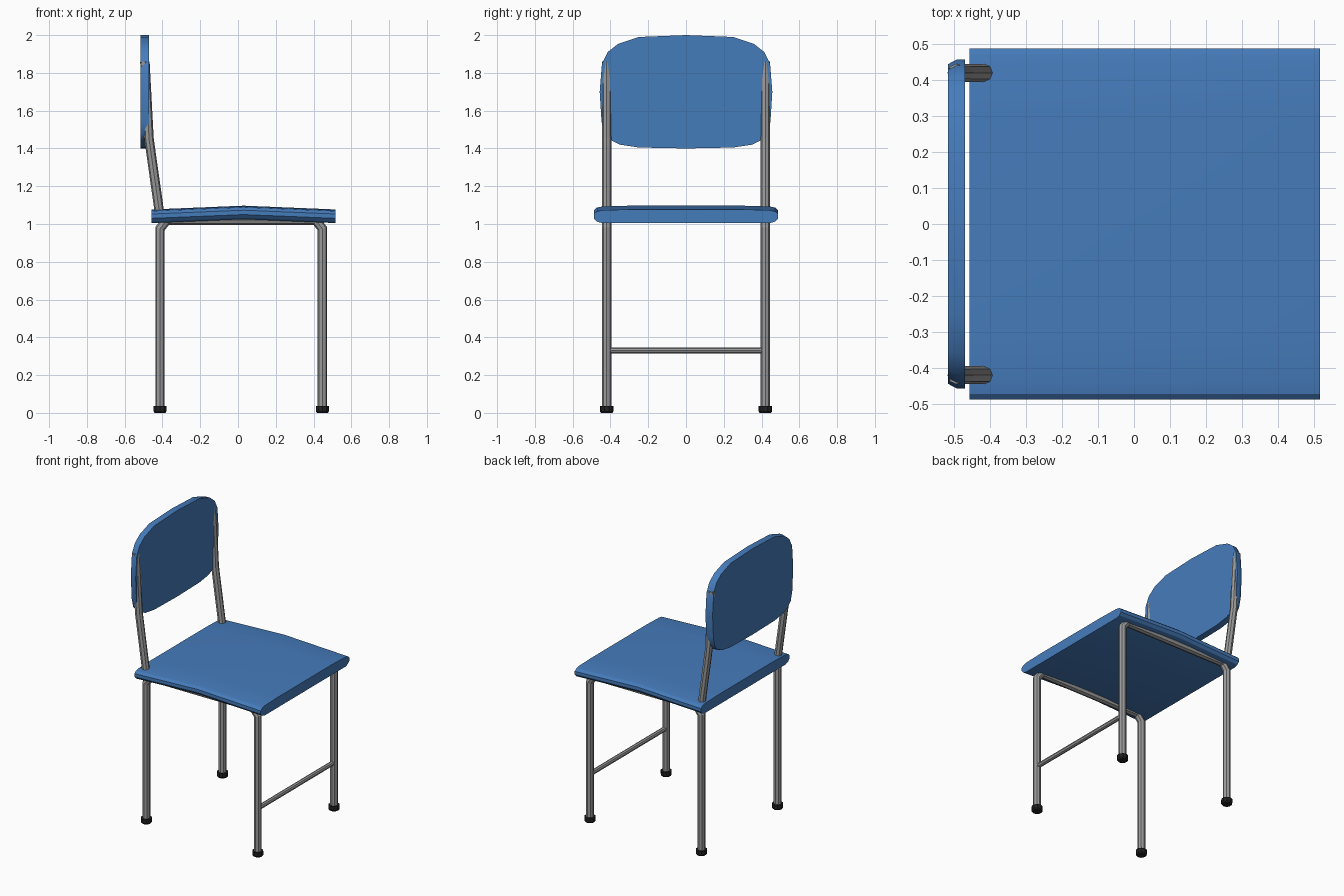
import bpy
import bmesh
import math
from mathutils import Vector

cube = bpy.data.objects.get("Cube")
if cube:
    bpy.data.objects.remove(cube, do_unlink=True)


def material(name, color):
    mat = bpy.data.materials.new(name)
    mat.use_nodes = True
    mat.diffuse_color = color
    mat.node_tree.nodes["Principled BSDF"].inputs["Base Color"].default_value = color
    return mat


BLUE = material("blue plastic", (0.06, 0.2, 0.5, 1))
STEEL = material("grey steel", (0.33, 0.33, 0.33, 1))
RUBBER = material("black rubber", (0.015, 0.015, 0.015, 1))


def loft(name, rings, mat, smooth=None):
    """Skin a row of matching closed rings and cap both ends."""
    bm = bmesh.new()
    rows = [[bm.verts.new(p) for p in ring] for ring in rings]
    for a, b in zip(rows, rows[1:]):
        for i in range(len(a)):
            j = (i + 1) % len(a)
            bm.faces.new((a[i], a[j], b[j], b[i]))
    bm.faces.new(rows[0])
    bm.faces.new(rows[-1])
    bmesh.ops.recalc_face_normals(bm, faces=bm.faces)
    mesh = bpy.data.meshes.new(name)
    bm.to_mesh(mesh)
    bm.free()
    mesh.materials.append(mat)
    obj = bpy.data.objects.new(name, mesh)
    bpy.context.collection.objects.link(obj)
    if smooth:
        bpy.ops.object.select_all(action='DESELECT')
        obj.select_set(True)
        bpy.context.view_layer.objects.active = obj
        bpy.ops.object.shade_smooth_by_angle(angle=math.radians(smooth))
    return obj


def tube(name, path, radius, side, mat=STEEL, sides=8):
    """Sweep a round section along a flat path; side is the plane normal.
    radius may be one value or one per point."""
    pts = [Vector(p) for p in path]
    side = Vector(side)
    radii = radius if isinstance(radius, list) else [radius] * len(pts)
    rings = []
    for i, p in enumerate(pts):
        before = (p - pts[i - 1]).normalized() if i else None
        after = (pts[i + 1] - p).normalized() if i < len(pts) - 1 else None
        t = ((before or after) + (after or before)).normalized()
        stretch = 1 / t.dot(after or before)
        across = t.cross(side) * stretch
        ring = []
        for k in range(sides):
            a = math.tau * k / sides
            ring.append(p + radii[i] * (side * math.cos(a) + across * math.sin(a)))
        rings.append(ring)
    return loft(name, rings, mat)


# Seat: rounded cross-section, raised along the middle
half = [(0, 0.072), (0.3, 0.072), (0.44, 0.068), (0.472, 0.062), (0.488, 0.048),
        (0.488, 0.025), (0.472, 0.008), (0.445, 0), (0, 0)]
section = half + [(-y, z) for y, z in reversed(half[1:-1])]
loft("seat", [[(x, y, z + base) for y, z in section]
              for x, base in ((-0.457, 1.005), (0.03, 1.022 + 0.003), (0.517, 1.005))],
     BLUE, 30)

# Backrest: rounded panel, a little narrower at the rear
half = [(0, 2.0), (0.25, 1.99), (0.36, 1.953), (0.415, 1.91), (0.445, 1.85),
        (0.457, 1.7), (0.447, 1.54), (0.43, 1.475), (0.4, 1.445), (0.35, 1.42),
        (0.25, 1.405), (0, 1.4)]
outline = half + [(-y, z) for y, z in reversed(half[1:-1])]
loft("backrest", [[(x, y * w, z) for y, z in outline]
                  for x, w in ((-0.47, 1), (-0.492, 1), (-0.516, 0.972))],
     BLUE, 30)

# Frame on both sides
REAR, FRONT, Y = -0.413, 0.447, 0.42
for label, y in (("left", Y), ("right", -Y)):
    tube(f"leg_frame_{label}",
         [(REAR, y, 0.02), (REAR, y, 0.975), (REAR + 0.035, y, 1.02),
          (FRONT - 0.035, y, 1.02), (FRONT, y, 0.975), (FRONT, y, 0.02)],
         0.025, (0, 1, 0))
    tube(f"back_post_{label}",
         [(REAR, y, 1.04), (-0.471, y, 1.45), (-0.493, y, 1.86)], 0.025, (0, 1, 0))
    for end, x in (("rear", REAR), ("front", FRONT)):
        tube(f"foot_{end}_{label}",
             [(x, y, 0), (x, y, 0.008), (x, y, 0.036)], [0.03, 0.036, 0.036],
             (0, 1, 0), RUBBER, 10)

# Crossbar between the front legs
tube("crossbar", [(FRONT, -Y, 0.33), (FRONT, Y, 0.33)], 0.016, (1, 0, 0))
